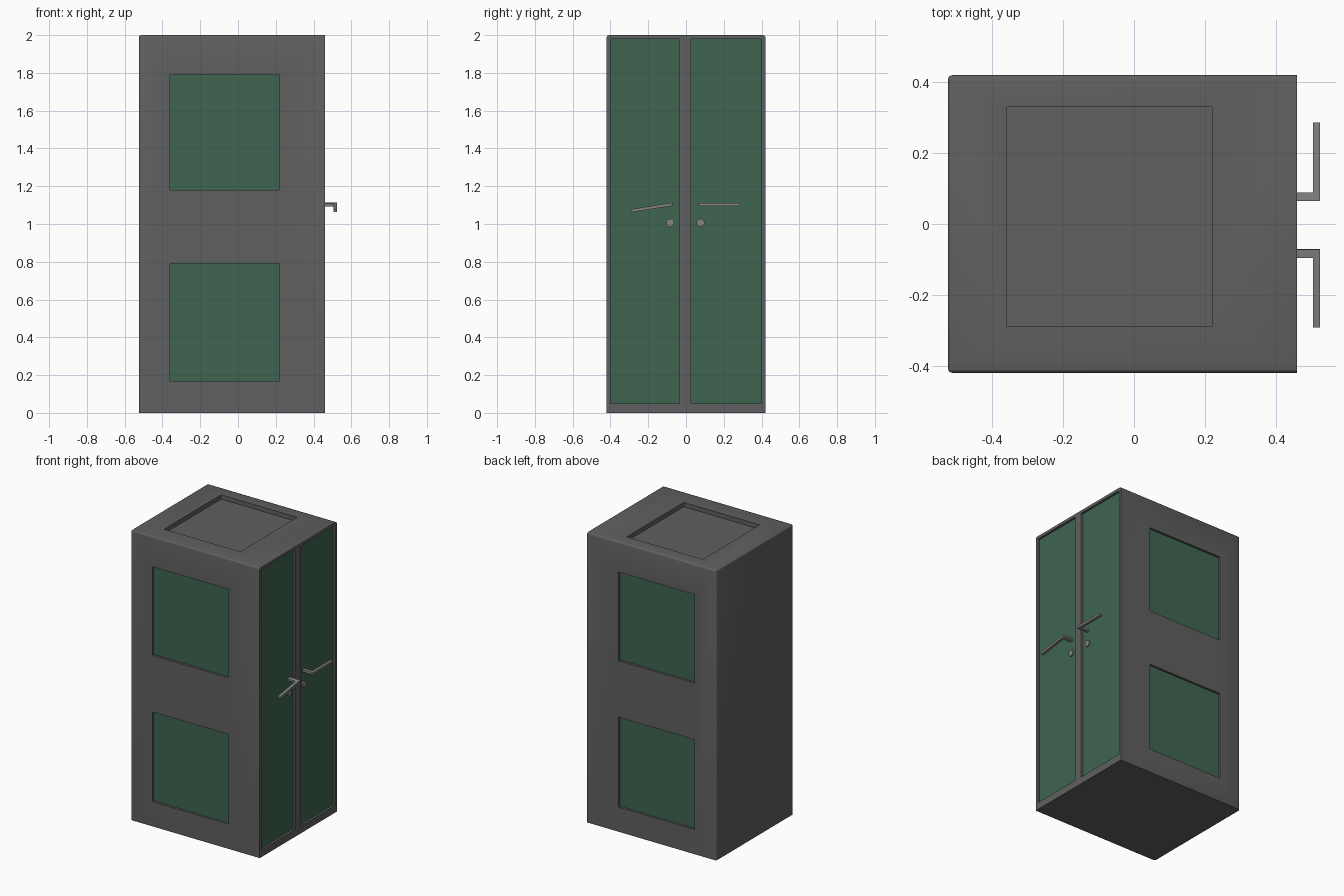
import bpy, bmesh, math
from mathutils import Matrix, Vector

if "Cube" in bpy.data.objects:
    bpy.data.objects.remove(bpy.data.objects["Cube"])

X0, X1, Y, H = -0.525, 0.46, 0.42, 2.0
D = 0.015   # visible recess depth of panels
T = 0.005   # panel thickness


def material(name, rgb):
    m = bpy.data.materials.new(name)
    m.diffuse_color = (*rgb, 1)
    m.use_nodes = True
    m.node_tree.nodes["Principled BSDF"].inputs["Base Color"].default_value = m.diffuse_color
    return m


DARK = material("dark_grey", (0.115, 0.115, 0.115))
GREEN = material("green", (0.05, 0.13, 0.08))
METAL = material("metal_grey", (0.23, 0.23, 0.23))


def add_box(bm, lo, hi):
    lo, hi = Vector(lo), Vector(hi)
    mat = Matrix.Translation((lo + hi) / 2) @ Matrix.Diagonal((*(hi - lo), 1))
    bmesh.ops.create_cube(bm, size=1, matrix=mat)


def finish(bm, name, mat=None):
    bmesh.ops.recalc_face_normals(bm, faces=bm.faces)
    me = bpy.data.meshes.new(name)
    bm.to_mesh(me)
    bm.free()
    ob = bpy.data.objects.new(name, me)
    bpy.context.collection.objects.link(ob)
    if mat:
        me.materials.append(mat)
    return ob


def panel(name, lo, hi):
    bm = bmesh.new()
    add_box(bm, lo, hi)
    return finish(bm, name, GREEN)


# Cabinet shell, rounded along the top and rear edges but square at the doors
bm = bmesh.new()
add_box(bm, (X0, -Y, 0), (X1, Y, H))


def rounded(e):
    c = (e.verts[0].co + e.verts[1].co) / 2
    top = c.z > H - 0.001 and c.x < X1 - 0.001
    rear = c.x < X0 + 0.001 and abs(c.y) > Y - 0.001
    return top or rear


bmesh.ops.bevel(bm, geom=[e for e in bm.edges if rounded(e)], offset=0.012,
                segments=3, profile=0.5, affect='EDGES')
body = finish(bm, "cabinet_body", DARK)

# Recesses for side panels, doors and roof, with the panels set into them
cut = bmesh.new()
WX0, WX1 = -0.36, 0.22
for side, s in (("front", -1), ("back", 1)):
    for level, z0, z1 in (("lower", 0.17, 0.79), ("upper", 1.18, 1.79)):
        floor, face = s * (Y - D - T), s * (Y - D)
        ys = sorted((floor, s * (Y + 0.05)))
        add_box(cut, (WX0, ys[0], z0), (WX1, ys[1], z1))
        ys = sorted((floor, face))
        panel(f"{side}_{level}_panel", (WX0, ys[0], z0), (WX1, ys[1], z1))
for side, y0, y1 in (("left", -0.40, -0.035), ("right", 0.027, 0.40)):
    add_box(cut, (X1 - D - T, y0, 0.05), (X1 + 0.05, y1, 1.98))
    panel(f"{side}_door", (X1 - D - T, y0, 0.05), (X1 - D, y1, 1.98))
add_box(cut, (WX0, -0.29, H - 0.03), (WX1, 0.33, H + 0.05))
cutter = finish(cut, "recess_cutter", DARK)
cutter.hide_render = True

mod = body.modifiers.new("recesses", 'BOOLEAN')
mod.object = cutter
mod.operation = 'DIFFERENCE'
mod.solver = 'EXACT'
bpy.context.view_layer.objects.active = body
body.select_set(True)
bpy.ops.object.modifier_apply(modifier=mod.name)
bpy.ops.object.shade_smooth_by_angle(angle=math.radians(31))
bpy.data.objects.remove(cutter)

# Lever handles (one hangs slightly down) and round locks
for side, s, y, droop in (("left", -1, -0.083, 9), ("right", 1, 0.077, 0)):
    bm = bmesh.new()
    pts = [(X1 - D, -0.012), (0.525, -0.012), (0.525, 0.21),
           (0.505, 0.21), (0.505, 0.012), (X1 - D, 0.012)]
    f = bm.faces.new([bm.verts.new((px, s * py, -0.008)) for px, py in pts])
    ext = bmesh.ops.extrude_face_region(bm, geom=[f])
    bmesh.ops.translate(bm, vec=(0, 0, 0.016),
                        verts=[v for v in ext["geom"] if isinstance(v, bmesh.types.BMVert)])
    # s = -1 needs a positive turn about x for its tip to drop
    rot = Matrix.Rotation(-s * math.radians(droop), 4, 'X')
    bmesh.ops.transform(bm, matrix=Matrix.Translation((0, y, 1.103)) @ rot, verts=bm.verts)
    finish(bm, f"{side}_handle", METAL)

    bm = bmesh.new()
    m = Matrix.Translation((X1 - D + 0.004, y, 1.007)) @ Matrix.Rotation(math.pi / 2, 4, 'Y')
    bmesh.ops.create_cone(bm, cap_ends=True, segments=24, radius1=0.021, radius2=0.021,
                          depth=0.01, matrix=m)
    finish(bm, f"{side}_lock", METAL)
